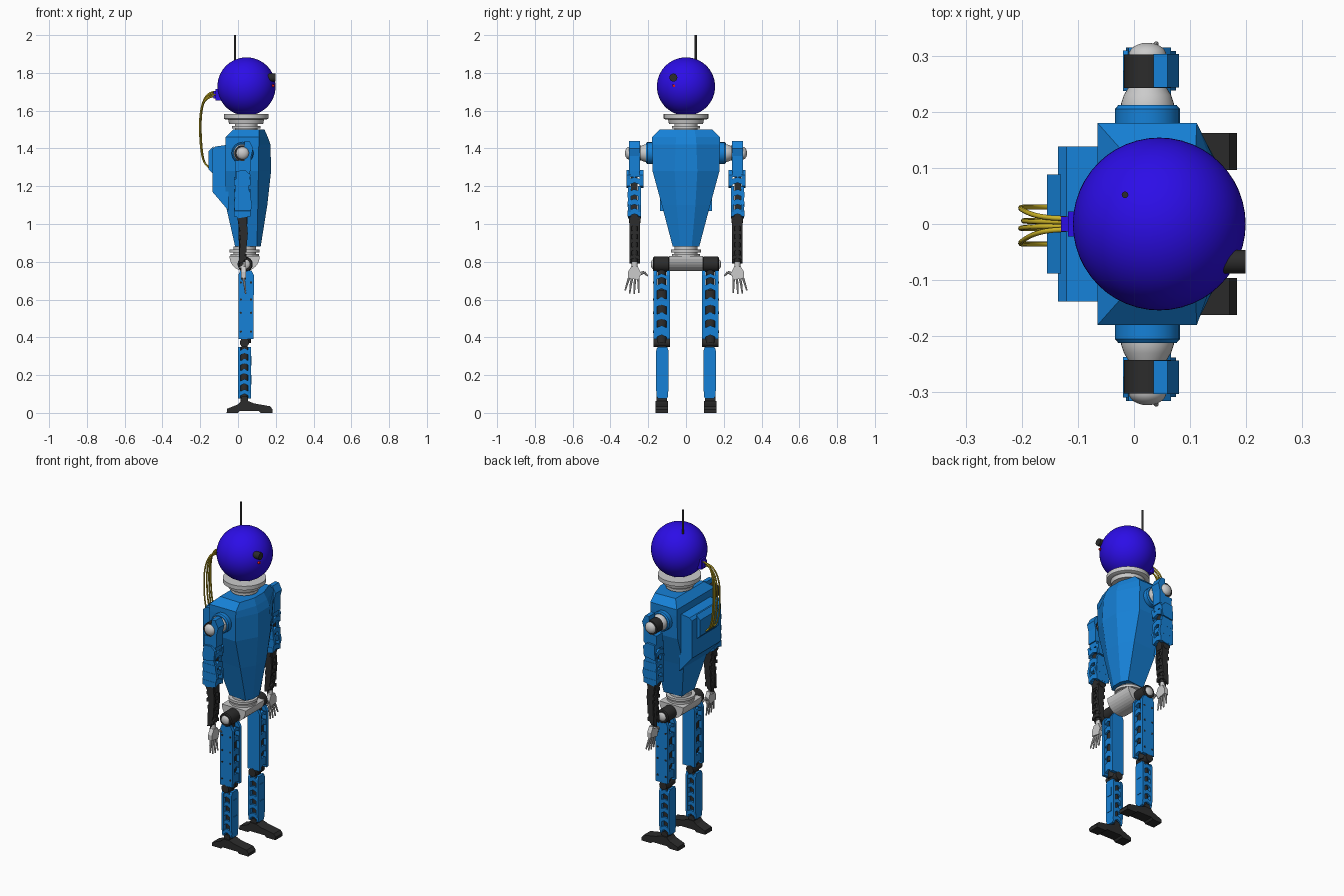
import bpy, bmesh, math
from mathutils import Vector

if "Cube" in bpy.data.objects:
    bpy.data.objects.remove(bpy.data.objects["Cube"])


def mat(name, rgb):
    m = bpy.data.materials.new(name)
    m.diffuse_color = (*rgb, 1)
    m.use_nodes = True
    m.node_tree.nodes["Principled BSDF"].inputs["Base Color"].default_value = m.diffuse_color
    return m


BLUE = mat("body_blue", (0.008, 0.22, 0.68))
VIOLET = mat("head_blue", (0.025, 0.004, 0.8))
BLACK = mat("black", (0.025, 0.025, 0.025))
GREY = mat("light_grey", (0.6, 0.6, 0.6))
YELLOW = mat("cable_yellow", (0.6, 0.45, 0.02))
RED = mat("red", (0.8, 0.01, 0.01))


def finish(name, bm, m, mirror=False, smooth=False):
    bmesh.ops.recalc_face_normals(bm, faces=bm.faces)
    me = bpy.data.meshes.new(name)
    bm.to_mesh(me)
    bm.free()
    ob = bpy.data.objects.new(name, me)
    bpy.context.collection.objects.link(ob)
    me.materials.append(m)
    if smooth:
        bpy.ops.object.select_all(action='DESELECT')
        ob.select_set(True)
        bpy.context.view_layer.objects.active = ob
        bpy.ops.object.shade_smooth_by_angle(angle=math.radians(35))
    if mirror:
        md = ob.modifiers.new("mirror", 'MIRROR')
        md.use_axis = (False, True, False)
    return ob


def loft(name, rings, m, mirror=False, smooth=False):
    bm = bmesh.new()
    vs = [[bm.verts.new(p) for p in r] for r in rings]
    n = len(vs[0])
    for a, b in zip(vs, vs[1:]):
        for i in range(n):
            j = (i + 1) % n
            bm.faces.new((a[i], a[j], b[j], b[i]))
    bm.faces.new(vs[0])
    bm.faces.new(vs[-1])
    return finish(name, bm, m, mirror, smooth)


def prism(name, pts, lo, hi, m, axis='y', mirror=False):
    put = (lambda u, z, t: (u, t, z)) if axis == 'y' else (lambda u, z, t: (t, u, z))
    return loft(name, [[put(u, z, t) for u, z in pts] for t in (lo, hi)], m, mirror)


def box(name, x, y, z, m, mirror=False):
    pts = [(x[0], z[0]), (x[1], z[0]), (x[1], z[1]), (x[0], z[1])]
    return prism(name, pts, y[0], y[1], m, 'y', mirror)


def turned(name, base, axis, prof, m, mirror=False, seg=32):
    # prof: (distance along axis, radius)
    q = Vector(axis).to_track_quat('Z', 'Y')
    rings = [[Vector(base) + q @ Vector((r * math.cos(k * math.tau / seg),
              r * math.sin(k * math.tau / seg), d)) for k in range(seg)] for d, r in prof]
    return loft(name, rings, m, mirror, True)


def rod(name, a, b, r0, r1, m, mirror=False, seg=12):
    d = Vector(b) - Vector(a)
    return turned(name, a, d, [(0, r0), (d.length, r1)], m, mirror, seg)


def chevron(name, c, w, z, h, rise, lo, hi, m, axis):
    pts = [(c - w, z), (c, z + rise), (c + w, z), (c + w, z + h), (c, z + h + rise), (c - w, z + h)]
    return prism(name, pts, lo, hi, m, axis, True)


def dome(r, h, start=0.0, n=6):
    return [(start + h * math.sin(i / n * 1.5), r * math.cos(i / n * 1.5)) for i in range(n + 1)]


# head, eye, antenna
bm = bmesh.new()
bmesh.ops.create_uvsphere(bm, u_segments=48, v_segments=32, radius=0.154)
bmesh.ops.translate(bm, verts=bm.verts, vec=(0.045, 0, 1.728))
finish("head", bm, VIOLET, smooth=True)
rod("eye", (0.15, -0.067, 1.775), (0.199, -0.067, 1.775), 0.021, 0.021, BLACK, seg=24)
rod("eye_lamp", (0.16, -0.065, 1.732), (0.192, -0.065, 1.732), 0.009, 0.007, RED)
rod("antenna", (-0.016, 0.052, 1.85), (-0.016, 0.052, 2.0), 0.006, 0.006, BLACK)

# cable connector and cables to the backpack
box("connector_base", (-0.118, -0.09), (-0.022, 0.022), (1.655, 1.715), VIOLET)
box("connector_plug", (-0.13, -0.115), (-0.013, 0.013), (1.665, 1.705), VIOLET)
for y0, y1, out, z0 in ((0.01, 0.03, -0.2, 1.70), (0.004, 0.006, -0.195, 1.69),
                        (-0.004, -0.008, -0.2, 1.675), (-0.01, -0.036, -0.2, 1.685)):
    cu = bpy.data.curves.new("cable", 'CURVE')
    cu.dimensions = '3D'
    cu.bevel_depth = 0.0045
    cu.bevel_resolution = 2
    sp = cu.splines.new('NURBS')
    path = [(-0.12, y0, z0), (-0.165, y0, z0), (out, y1 * 0.8, 1.62), (out - 0.004, y1, 1.5),
            (out + 0.005, y1, 1.36), (-0.175, y1, 1.31), (-0.145, y1, 1.295)]
    sp.points.add(len(path) - 1)
    for p, co in zip(sp.points, path):
        p.co = (*co, 1)
    sp.use_endpoint_u = True
    sp.order_u = 4
    cu.materials.append(YELLOW)
    bpy.context.collection.objects.link(bpy.data.objects.new("cable", cu))

# neck rings
turned("neck", (0.043, 0, 1.49), (0, 0, 1), [(0, .06), (.015, .06), (.015, .075), (.03, .075), (.03, .06),
       (.04, .06), (.04, .09), (.062, .095), (.062, .105), (.068, .118), (.092, .118)], GREY, seg=40)

# torso: faceted shell lofted through six levels
levels = [(0.88, -.015, .06, .10, .07, .12, .03), (1.10, -.065, .115, .105, .128, .155, .05),
          (1.28, -.065, .172, .108, .177, .175, .06), (1.42, -.065, .18, .11, .18, .172, .055),
          (1.46, -.065, .18, .112, .18, .158, .052), (1.50, -.025, .135, .11, .14, .14, .045)]
loft("torso", [[(xb, -wb, z), (xs, -ws, z), (xf, -wf, z), (xf, wf, z), (xs, ws, z), (xb, wb, z)]
               for z, xb, wb, xs, ws, xf, wf in levels], BLUE)

# backpack
prism("backpack", [(-.05, 1.07), (-.135, 1.17), (-.135, 1.395), (-.12, 1.41), (-.05, 1.42)], -.138, .138, BLUE)
prism("backpack_pocket", [(-.13, 1.265), (-.155, 1.29), (-.155, 1.385), (-.13, 1.412)], -.088, .088, BLUE)

# waist rings, rounded pelvis, hips
turned("waist", (0.035, 0, 0.82), (0, 0, 1), [(0, .06), (.01, .06), (.01, .075), (.022, .075), (.022, .06),
       (.03, .06), (.03, .08), (.044, .08), (.044, .06), (.062, .06)], GREY, seg=40)
arc = [(0.035 - .08 * math.cos(a * math.pi / 16), 0.83 - .08 * math.sin(a * math.pi / 16)) for a in range(17)]
prism("pelvis", arc, -0.09, 0.09, GREY)
turned("hip_motor", (0.038, 0.085, 0.787), (0, 1, 0), [(0, .03), (.008, .04), (.085, .04), (.09, .035)], BLACK, True)
turned("hip_cap", (0.038, 0.172, 0.787), (0, 1, 0), dome(.027, .014), GREY, True)

# thighs: side plates, dark actuator, braces, bolts
for n, a, b in (("inner", .086, .104), ("outer", .153, .172)):
    prism("thigh_plate_" + n, [(.002, .39), (.082, .39), (.084, .73), (.07, .755), (.012, .755), (.002, .73)],
          a, b, BLUE, mirror=True)
turned("thigh_actuator", (.042, .129, .37), (0, 0, 1), [(0, .026), (.10, .026), (.10, .031), (.28, .031),
       (.28, .022), (.40, .022)], BLACK, True, 20)
for z, h in ((.395, .05), (.48, .035), (.555, .04), (.64, .03), (.70, .02)):
    chevron("thigh_brace", .129, .04, z, h, .018, .006, .079, BLUE, 'x')
for z in (.43, .53, .60, .69):
    for x in (.015, .069):
        rod("thigh_bolt", (x, .17, z), (x, .174, z), .006, .006, BLACK, True, 8)
rod("knee", (.034, .084, .372), (.034, .172, .372), .024, .024, BLACK, True, 24)
box("knee_link", (.018, .05), (.105, .148), (.33, .39), BLACK, True)

# shins: front and back plates, dark core, braces
for n, a, b in (("back", .001, .014), ("front", .054, .068)):
    prism("shin_plate_" + n, [(.1, .075), (.15, .075), (.158, .12), (.158, .33), (.15, .35), (.1, .35),
          (.093, .33), (.093, .12)], a, b, BLUE, 'x', True)
rod("shin_core", (.034, .126, .06), (.034, .126, .35), .02, .024, BLACK, True, 16)
for i in range(5):
    chevron("shin_brace", .034, .032, .085 + i * .054, .024, .016, .096, .155, BLUE, 'y')
for z in (.15, .25):
    box("shin_panel", (.067, .071), (.11, .142), (z, z + .05), BLUE, True)

# feet
prism("foot", [(-.06, 0), (-.058, .022), (0, .045), (.015, .062), (.055, .062), (.085, .05), (.17, .035),
      (.184, .018), (.182, 0), (.12, 0), (.11, .01), (.01, .01), (0, 0)], .096, .162, BLACK, mirror=True)
rod("ankle", (.034, .1, .07), (.034, .155, .07), .02, .02, BLACK, True, 20)

# shoulders
S = (.024, 0, 1.375)
turned("shoulder_collar", S, (0, 1, 0), [(.15, .058), (.205, .058), (.212, .052)], BLUE, True, 24)
turned("shoulder_joint", S, (0, 1, 0), [(.2, .047), (.215, .047), (.23, .042), (.25, .03)], GREY, True)
turned("shoulder_ring", S, (0, 1, 0), [(.242, .03), (.242, .042), (.302, .042), (.302, .03)], BLACK, True)
turned("shoulder_cap", S, (0, 1, 0), dome(.034, .023, .3), GREY, True)
prism("shoulder_bracket", [(.035, 1.28), (.07, 1.28), (.07, 1.36), (.08, 1.40), (.06, 1.44), (.035, 1.44)],
      .243, .303, BLUE, mirror=True)

# upper arms: block, stepped armour, dark core
prism("upper_arm", [(-.012, 1.25), (.062, 1.25), (.066, 1.335), (-.016, 1.335)], .245, .302, BLUE, mirror=True)
box("arm_core", (0, .05), (.256, .292), (1.0, 1.3), BLACK, True)
for y in ((.226, .246), (.295, .315)):
    prism("arm_side_plate", [(-.014, 1.19), (.058, 1.2), (.066, 1.26), (.04, 1.285), (-.01, 1.28)],
          *y, BLUE, mirror=True)
for y in ((.238, .254), (.29, .308)):
    prism("lower_arm_side_plate", [(-.02, 1.05), (.0, 1.03), (.06, 1.04), (.075, 1.1), (.055, 1.2), (-.015, 1.2)],
          *y, BLUE, mirror=True)
for z in (1.04, 1.09, 1.14, 1.205):
    chevron("arm_brace", .273, .036, z, .03, .014, -.02, .066, BLUE, 'x')

# forearms: curved side plates with ribs
fore = [(0, 1.04), (.045, 1.035), (.052, .95), (.045, .87), (.03, .80), (.005, .79), (.008, .85), (.014, .93)]
for y in ((.244, .256), (.288, .3)):
    prism("forearm_plate", fore, *y, BLACK, mirror=True)
rod("forearm_core", (.022, .272, 1.05), (.022, .272, .77), .02, .016, BLACK, True, 16)
for i in range(5):
    chevron("forearm_rib", .272, .028, .81 + i * .043, .02, .01, .008 if i < 3 else .002, .046, BLACK, 'x')
rod("elbow", (.022, .242, 1.03), (.022, .302, 1.03), .026, .026, BLACK, True, 20)

# hands: palm, four fingers, thumb
rod("wrist", (.022, .272, .765), (.025, .272, .80), .017, .015, GREY, True, 16)
prism("palm", [(.255, .775), (.29, .775), (.308, .745), (.308, .715), (.25, .705), (.238, .74)],
      .016, .042, GREY, 'x', True)
for i in range(4):
    y, tip = .253 + i * .016, .25 + i * .02
    z = .63 + (.004, 0, .003, .018)[i]
    mid = (.034, (y + tip) / 2 + .002 * i, .685)
    rod("finger_base", (.029, y, .715), mid, .007, .006, GREY, True, 8)
    rod("finger_tip", mid, (.04, tip + .004 * i, z), .006, .004, GREY, True, 8)
rod("thumb_base", (.029, .245, .735), (.032, .222, .745), .009, .007, GREY, True, 8)
rod("thumb_tip", (.032, .222, .745), (.036, .203, .725), .007, .004, GREY, True, 8)
